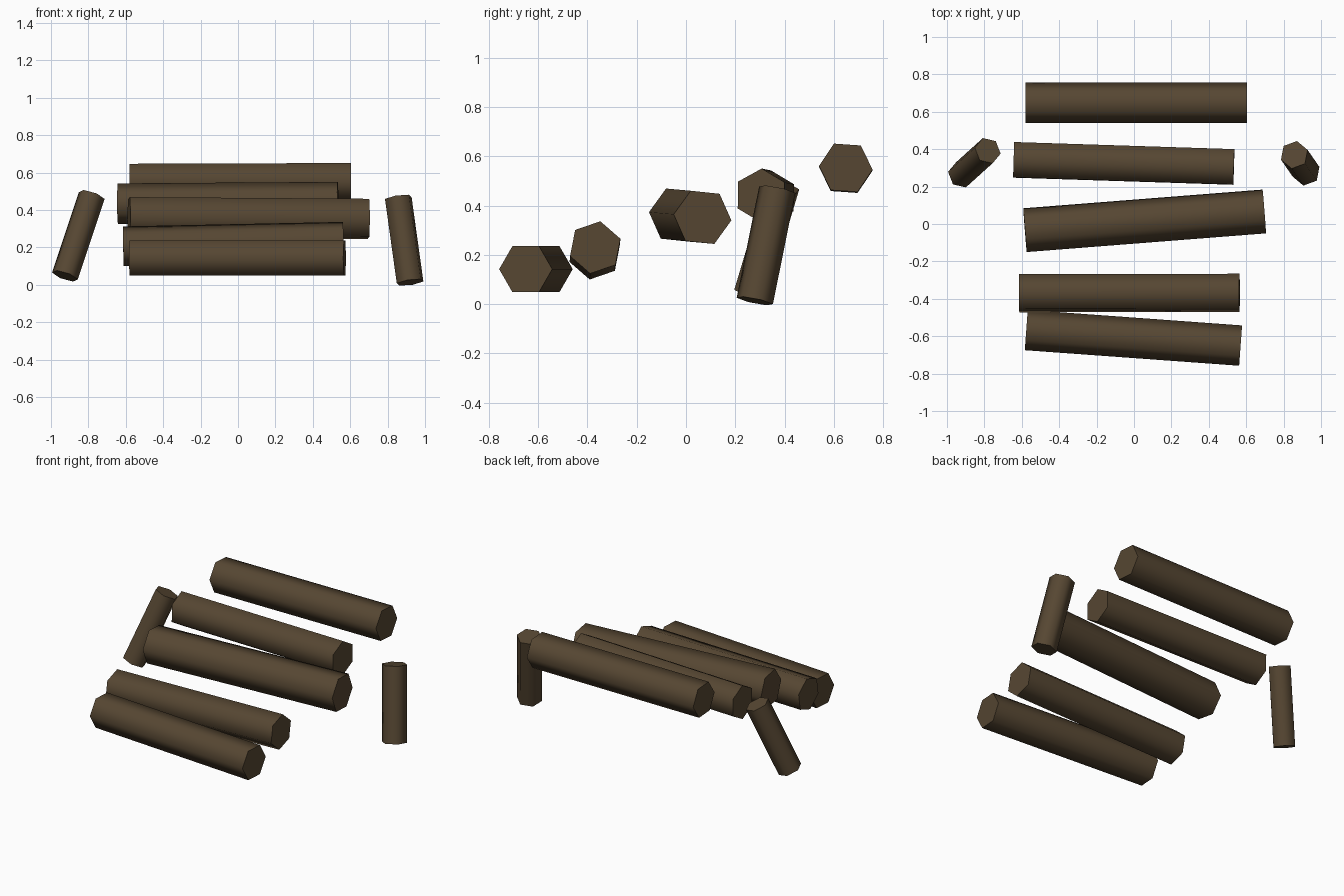
import bpy, bmesh, math
from mathutils import Vector

if "Cube" in bpy.data.objects:
    bpy.data.objects.remove(bpy.data.objects["Cube"])

bark = bpy.data.materials.new("dark_brown_wood")
bark.diffuse_color = (0.093, 0.062, 0.032, 1)
bark.use_nodes = True
bark.node_tree.nodes["Principled BSDF"].inputs["Base Color"].default_value = bark.diffuse_color


def log(name, start, end, radius, spin, ref):
    """Six-sided log between two end centres; spin is measured from ref."""
    a, b = Vector(start), Vector(end)
    axis = (b - a).normalized()
    u = Vector(ref)
    u = (u - axis * u.dot(axis)).normalized()
    v = axis.cross(u)
    bm = bmesh.new()
    rings = []
    for c in (a, b):
        ring = []
        for k in range(6):
            t = math.radians(spin + 60 * k)
            ring.append(bm.verts.new(c + radius * (u * math.cos(t) + v * math.sin(t))))
        rings.append(ring)
    lo, hi = rings
    for k in range(6):
        n = (k + 1) % 6
        bm.faces.new((lo[k], lo[n], hi[n], hi[k])).smooth = True
    bm.faces.new(lo[::-1])
    bm.faces.new(hi)
    # rounded shading along the sides, crisp sawn ends
    for e in bm.edges:
        if any(len(f.verts) == 6 for f in e.link_faces):
            e.smooth = False
    mesh = bpy.data.meshes.new(name)
    bm.to_mesh(mesh)
    bm.free()
    mesh.materials.append(bark)
    obj = bpy.data.objects.new(name, mesh)
    bpy.context.collection.objects.link(obj)


Y, X = (0, 1, 0), (1, 0, 0)

# stepped row of long logs, front to back
log("long_log_1", (-0.576, -0.567, 0.142), (0.57, -0.65, 0.142), 0.108, 0, Y)
log("long_log_2", (-0.614, -0.37, 0.206), (0.564, -0.368, 0.23), 0.108, 19, Y)
log("long_log_3", (-0.583, -0.033, 0.361), (0.697, 0.067, 0.352), 0.118, -6, Y)
log("long_log_4", (-0.643, 0.343, 0.433), (0.534, 0.305, 0.441), 0.109, 29, Y)
log("long_log_5", (-0.581, 0.648, 0.549), (0.605, 0.648, 0.553), 0.109, -4, Y)

# short leaning posts either side
log("left_post", (-0.925, 0.263, 0.047), (-0.782, 0.392, 0.477), 0.073, -8, X)
log("right_post", (0.92, 0.279, 0.013), (0.857, 0.37, 0.464), 0.076, 19, X)
